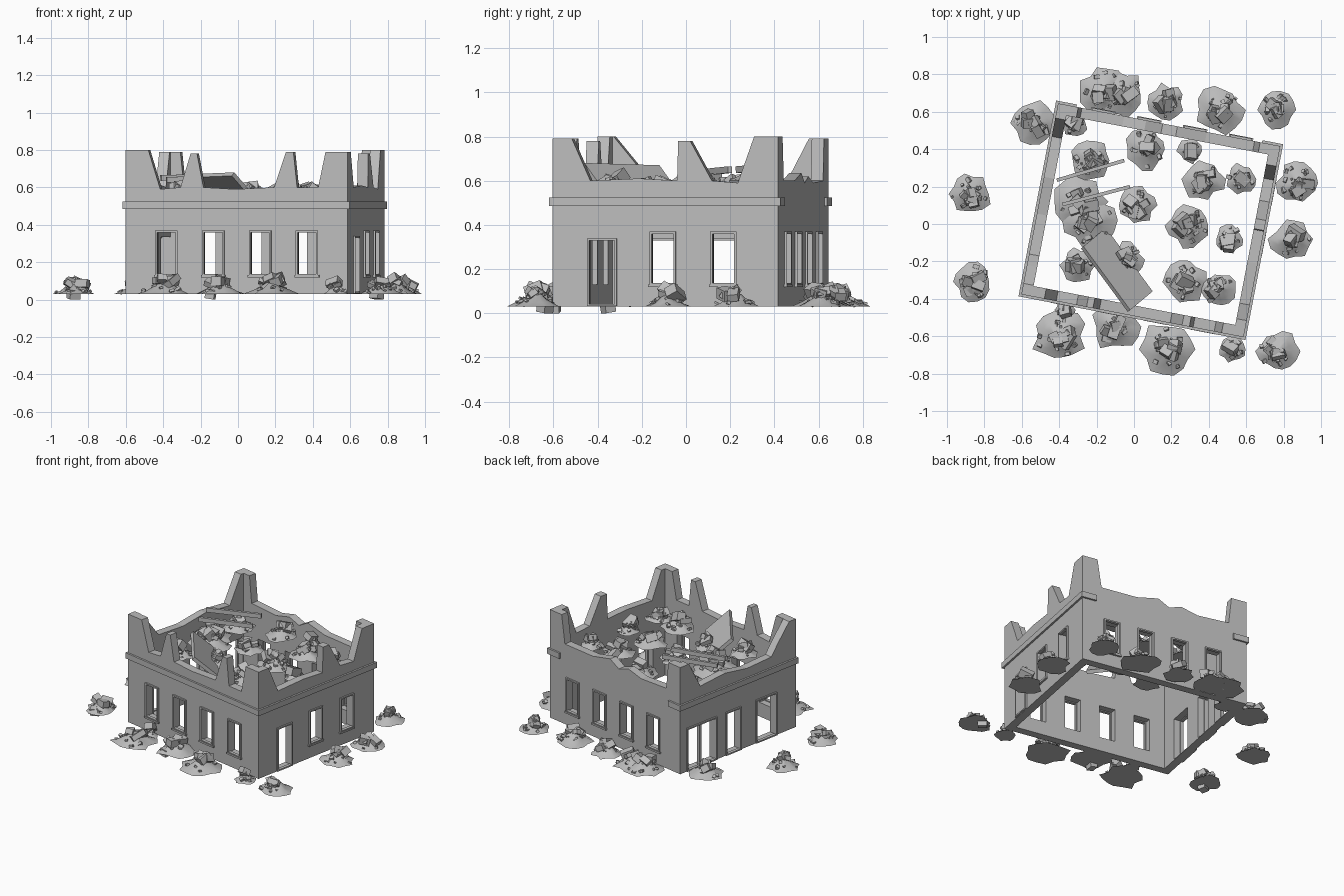
import bpy, bmesh, math, random
from mathutils import Vector, Matrix

if "Cube" in bpy.data.objects:
    bpy.data.objects.remove(bpy.data.objects["Cube"])

random.seed(7)
uni = random.uniform

stone = bpy.data.materials.new("grey_stone")
stone.use_nodes = True
stone.diffuse_color = (0.5, 0.5, 0.5, 1)
stone.node_tree.nodes["Principled BSDF"].inputs["Base Color"].default_value = stone.diffuse_color

WIDTH, DEPTH, THICK, GROUND, FLOOR = 1.21, 1.04, 0.056, 0.03, 0.53
HOUSE = Matrix.Translation((0.09, 0.02, 0)) @ Matrix.Rotation(math.radians(-10.9), 4, 'Z')


def add_mesh(name, bm, matrix=Matrix()):
    bmesh.ops.recalc_face_normals(bm, faces=bm.faces)
    mesh = bpy.data.meshes.new(name)
    bm.to_mesh(mesh)
    bm.free()
    mesh.materials.append(stone)
    obj = bpy.data.objects.new(name, mesh)
    obj.matrix_world = matrix
    bpy.context.collection.objects.link(obj)


def plate(name, loops, thick, matrix):
    """Flat outline with holes, extruded evenly to both sides."""
    curve = bpy.data.curves.new(name, 'CURVE')
    curve.dimensions, curve.fill_mode, curve.extrude = '2D', 'BOTH', thick / 2
    for loop in loops:
        spline = curve.splines.new('POLY')
        spline.points.add(len(loop) - 1)
        for point, (x, y) in zip(spline.points, loop):
            point.co = (x, y, 0, 1)
        spline.use_cyclic_u = True
    temp = bpy.data.objects.new(name, curve)
    bpy.context.collection.objects.link(temp)
    bpy.context.view_layer.update()
    mesh = bpy.data.meshes.new_from_object(
        temp.evaluated_get(bpy.context.evaluated_depsgraph_get()))
    bpy.data.objects.remove(temp)
    bm = bmesh.new()
    bm.from_mesh(mesh)
    bpy.data.meshes.remove(mesh)
    bmesh.ops.remove_doubles(bm, verts=bm.verts, dist=0.0001)
    for face in bm.faces:
        face.smooth = False
    add_mesh(name, bm, matrix)


def rect(a, b, low, high, grow=0):
    return [(a - grow, low - grow), (b + grow, low - grow),
            (b + grow, high + grow), (a - grow, high + grow)]


def box(name, low, high, matrix):
    bm = bmesh.new()
    low, high = Vector(low), Vector(high)
    bmesh.ops.create_cube(bm, size=1, matrix=Matrix.Translation((low + high) / 2)
                          @ Matrix.Diagonal((*(high - low), 1)))
    add_mesh(name, bm, matrix)


def window(t):
    return (t - 0.056, t + 0.056, 0.13, 0.365)


def door(a, b):
    return (a, b, GROUND + 0.006, 0.335)


def wall(side, turn, length, reach, crest, openings, cornice):
    """Broken wall, seen from outside with x running left to right, y up, z outward."""
    frame = (HOUSE @ Matrix.Rotation(math.radians(turn), 4, 'Z')
             @ Matrix.Translation((-length / 2, -reach, 0)) @ Matrix.Rotation(math.pi / 2, 4, 'X'))
    outline = [(0, GROUND)] + crest + [(length, GROUND)]
    plate(side + "_wall", [outline] + [rect(*o) for o in openings], THICK,
          frame @ Matrix.Translation((0, 0, -THICK / 2)))
    for i, o in enumerate(openings):
        plate(f"{side}_opening_trim_{i + 1}", [rect(*o, 0.004), rect(*o, -0.006)], 0.022, frame)
        if o[2] > 0.1:
            box(f"{side}_sill_{i + 1}", (o[0] - 0.01, o[2] - 0.012, -0.02),
                (o[1] + 0.01, o[2], 0.014), frame)
    for i, (a, b) in enumerate(cornice):
        box(f"{side}_cornice_{i + 1}", (a, 0.485, -0.03), (b, 0.525, 0.013), frame)
    return frame


# Four walls with jagged broken tops
FULL = 0.012
wall("front", 0, WIDTH, DEPTH / 2,
     [(0, .8), (.125, .8), (.19, .59), (.3, .6), (.355, .78), (.39, .78), (.425, .6),
      (.6, .59), (.81, .6), (.875, .79), (.915, .79), (.935, .6), (1.05, .6), (1.09, .79),
      (WIDTH, .79)],
     [window(t) for t in (.225, .48, .735, .99)], [(-FULL, WIDTH + FULL)])
wall("right", 90, DEPTH, WIDTH / 2,
     [(0, .79), (.09, .79), (.175, .6), (.4, .61), (.575, .6), (.58, .78), (.635, .78),
      (.735, .6), (.855, .59), (.93, .8), (DEPTH, .8)],
     [door(.165, .295), window(.51), window(.79)], [(-FULL, DEPTH + FULL)])
wall("back", 180, WIDTH, DEPTH / 2,
     [(0, .8), (.11, .8), (.14, .6), (.4, .6), (.56, .635), (.64, .59), (.73, .62),
      (.85, .59), (1.08, .6), (1.1, .79), (WIDTH, .79)],
     [window(t) for t in (.215, .465, .715, .965)],
     [(-FULL, .1), (WIDTH - .1, WIDTH + FULL)])
left = wall("left", 270, DEPTH, WIDTH / 2,
            [(0, .79), (.08, .79), (.18, .6), (.4, .62), (.6, .59), (.82, .6), (.88, .68),
             (.98, .8), (DEPTH, .8)],
            [door(.06, .32), door(.41, .54), door(.68, .86)], [(-FULL, DEPTH + FULL)])
box("double_door_post", (.182, GROUND, -.03), (.198, .335, -.008), left)


def slab(name, corner, along, across, thick):
    """Flat board from a corner and two edge vectors."""
    bm = bmesh.new()
    c, a, b = Vector(corner), Vector(along), Vector(across)
    down = a.cross(b).normalized() * -thick
    face = bm.faces.new([bm.verts.new(p) for p in (c, c + a, c + a + b, c + b)])
    extra = bmesh.ops.extrude_face_region(bm, geom=[face])["geom"]
    bmesh.ops.translate(bm, vec=down, verts=[v for v in extra if isinstance(v, bmesh.types.BMVert)])
    add_mesh(name, bm)


# Fallen floor slab and loose beams
slab("fallen_slab", (-.27, -.12, .67), (.25, -.34, .01), (.12, .1, -.14), .025)
slab("beam_rear", (-.41, .225, .665), (.36, .105, .01), (-.006, .018, 0), .03)
slab("beam_front", (-.38, .095, .655), (.36, .095, .01), (-.006, .018, 0), .03)


def pile(label, x, y, radius, base):
    """Low irregular mound topped with tumbled blocks and chips."""
    height = 0.03 + 0.32 * radius
    sides = 14
    bm = bmesh.new()
    edge = [radius * uni(0.78, 1.15) for _ in range(sides)]
    rings = []
    for scale, lift in ((1, 0), (0.62, 0.3), (0.28, 0.72)):
        ring = []
        for i, r in enumerate(edge):
            a = math.tau * i / sides
            rise = height * lift * uni(0.75, 1.2)
            ring.append(bm.verts.new((r * scale * math.cos(a), r * scale * math.sin(a), rise)))
        rings.append(ring)
    for low, high in zip(rings, rings[1:]):
        for i in range(sides):
            j = (i + 1) % sides
            bm.faces.new((low[i], low[j], high[j], high[i]))
    tip = bm.verts.new((0, 0, height * 0.95))
    for i in range(sides):
        bm.faces.new((rings[-1][i], rings[-1][(i + 1) % sides], tip))
    for face in bm.faces:
        face.smooth = True
    # Flat underside with a crisp rim
    under = bm.faces.new(rings[0])
    for rim in under.edges:
        rim.smooth = False
    add_mesh("rubble_mound_" + label, bm, Matrix.Translation((x, y, base)))

    bm = bmesh.new()
    big = 5 if radius > 0.08 else 3
    for i in range(big + 12):
        chunk = i < big
        size = uni(0.035, 0.06) if chunk else uni(0.01, 0.022)
        dist = radius * (uni(0.05, 0.42) if chunk else uni(0.2, 0.85))
        a = uni(0, math.tau)
        z = height * (1 - dist / radius) * 0.85 + size * (0.4 if chunk else 0.1)
        turn = Matrix.Rotation(uni(0, math.tau), 4, 'Z') @ Matrix.Rotation(uni(-0.6, 0.6), 4, 'X') \
            @ Matrix.Rotation(uni(-0.6, 0.6), 4, 'Y')
        shape = Matrix.Diagonal((size * uni(1, 1.7), size, size * uni(0.6, 1), 1))
        bmesh.ops.create_cube(bm, size=1, matrix=Matrix.Translation(
            (dist * math.cos(a), dist * math.sin(a), z)) @ turn @ shape)
    add_mesh("rubble_blocks_" + label, bm, Matrix.Translation((x, y, base)))


# Rubble around the building, then on the upper level
outside = [(-.88, .16, .115), (-.86, -.31, .1), (-.53, .54, .115), (-.17, .71, .125),
           (-.06, .69, .12), (.17, .65, .1), (.46, .61, .125), (.76, .61, .1),
           (.88, .22, .115), (.84, -.08, .11), (-.4, -.6, .14), (-.09, -.55, .13),
           (.18, -.67, .15), (.52, -.67, .07), (.77, -.68, .11), (-.37, -.46, .05),
           (-.32, .54, .07)]
inside = [(-.29, .12, .14), (-.24, .02, .14), (-.23, .34, .11), (.07, .4, .11),
          (.3, .39, .065), (.37, .24, .11), (.57, .24, .08), (.02, .1, .095),
          (.29, -.01, .115), (.51, -.08, .07), (.27, -.31, .12), (.45, -.35, .09),
          (-.3, -.22, .09), (-.04, -.19, .09)]
for i, (x, y, r) in enumerate(outside):
    pile(f"outer_{i + 1}", x, y, r, GROUND)
for i, (x, y, r) in enumerate(inside):
    pile(f"inner_{i + 1}", x, y, r, FLOOR)

# Half-buried stones under the outer rubble
for i, (x, y) in enumerate([(-.88, -.35), (-.15, -.6), (.74, -.64)]):
    box(f"buried_stone_{i + 1}", (-.03, -.025, 0), (.03, .025, .05),
        Matrix.Translation((x, y, .004)) @ Matrix.Rotation(i + .4, 4, 'Z')
        @ Matrix.Rotation(.16, 4, 'X'))
